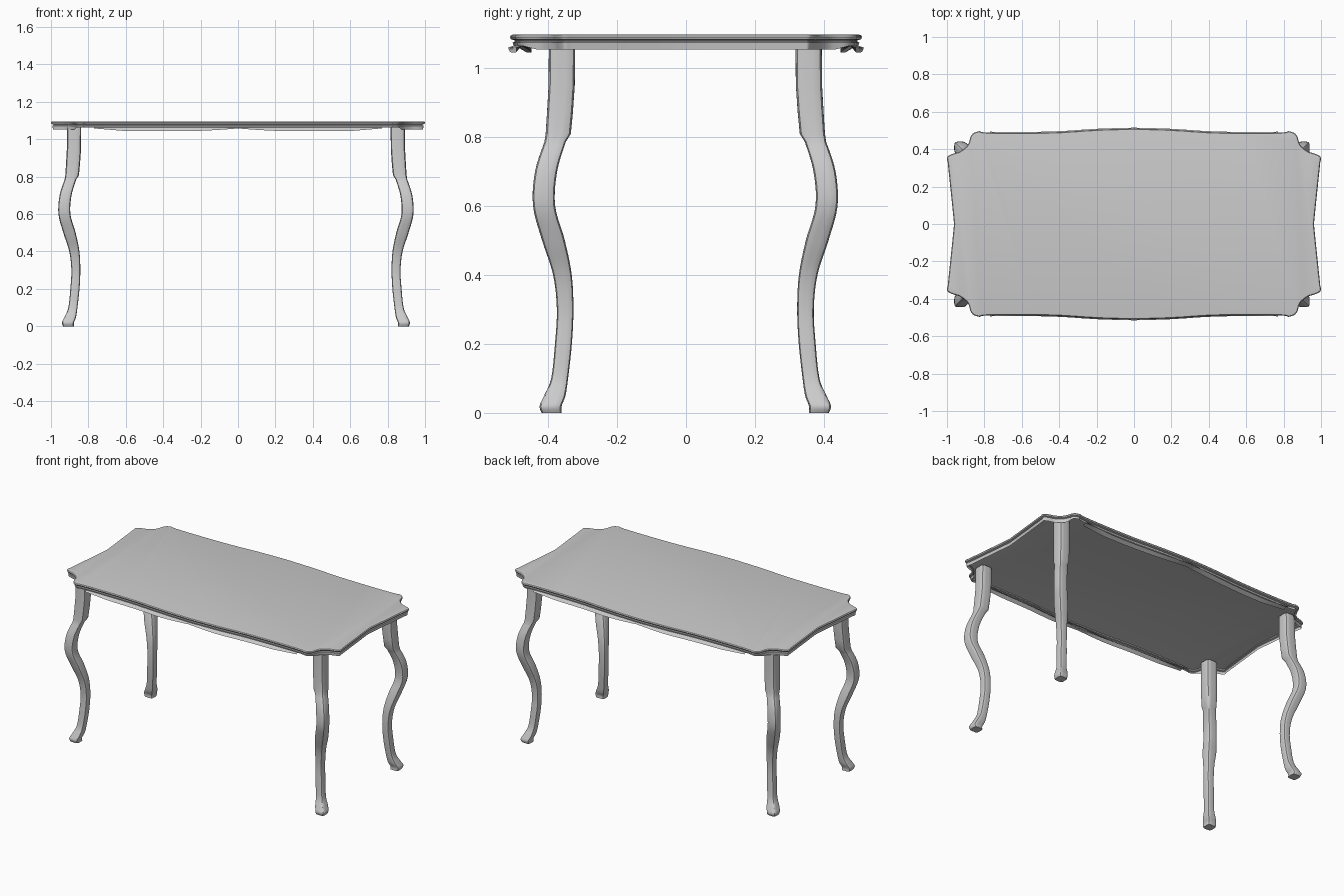
import bpy, math
from mathutils import Vector

if "Cube" in bpy.data.objects:
    bpy.data.objects.remove(bpy.data.objects["Cube"])


def make_mesh(name, verts, faces, angle=35):
    me = bpy.data.meshes.new(name)
    me.from_pydata([tuple(v) for v in verts], [], faces)
    me.update()
    ob = bpy.data.objects.new(name, me)
    bpy.context.collection.objects.link(ob)
    bpy.ops.object.select_all(action='DESELECT')
    ob.select_set(True)
    bpy.context.view_layer.objects.active = ob
    bpy.ops.object.mode_set(mode='EDIT')
    bpy.ops.mesh.select_all(action='SELECT')
    bpy.ops.mesh.normals_make_consistent(inside=False)
    bpy.ops.object.mode_set(mode='OBJECT')
    bpy.ops.object.shade_smooth_by_angle(angle=math.radians(angle))
    return ob


def bridge(rings, n, closed=True):
    faces = []
    for r in range(rings - 1):
        for i in range(n if closed else n - 1):
            j = (i + 1) % n
            faces.append((r * n + i, r * n + j, (r + 1) * n + j, (r + 1) * n + i))
    return faces


def spline(pts, steps):
    out = []
    for i in range(len(pts) - 1):
        a, b, c, d = (Vector(pts[max(0, min(len(pts) - 1, k))]) for k in range(i - 1, i + 3))
        for s in range(steps):
            t = s / steps
            out.append(0.5 * (2 * b + (c - a) * t + (2 * a - 5 * b + 4 * c - d) * t * t
                              + (3 * b - a - 3 * c + d) * t ** 3))
    return out + [Vector(pts[-1])]


# Tabletop outline: one quarter, mirrored around
end = [(0.962, 0), (0.968, 0.06), (0.996, 0.33)]
corner = spline([(0.996, 0.33), (1.0, 0.35), (0.992, 0.364), (0.965, 0.377), (0.93, 0.388),
                 (0.895, 0.415), (0.882, 0.438), (0.873, 0.468), (0.855, 0.488), (0.825, 0.497)], 3)
side = spline([(0.825, 0.497), (0.79, 0.489), (0.60, 0.487), (0.4, 0.491), (0.2, 0.504), (0, 0.51)], 3)
quarter = [Vector(p) for p in end[:2]] + corner + side[1:]
half = quarter + [Vector((-p.x, p.y)) for p in reversed(quarter[:-1])]
outline = half + [Vector((p.x, -p.y)) for p in reversed(half[1:-1])]
N = len(outline)


def inset(d):
    res = []
    for i, p in enumerate(outline):
        t = (outline[(i + 1) % N] - p).normalized() + (p - outline[i - 1]).normalized()
        t.normalize()
        res.append(p + Vector((-t.y, t.x)) * d)
    return res


# Tabletop: flat top, beaded lip, groove and a skirt open underneath
profile = [(0.012, 1.096), (0.004, 1.0945), (0, 1.089), (0.003, 1.082),
           (0.014, 1.079), (0.014, 1.075), (0.008, 1.072), (0.011, None)]
verts = []
for d, z in profile:
    for p in inset(d):
        zz = z if z else 1.052 + 0.010 * min(1, max(0, (abs(p.y) - 0.43) / 0.04))
        verts.append((p.x, p.y, zz))
make_mesh("tabletop", verts, bridge(len(profile), N) + [tuple(range(N))])


# Scalloped mouldings under the long edges
def edge_y(x):
    x = abs(x)
    for a, b in zip(side, side[1:]):
        if b.x <= x <= a.x:
            return a.y + (b.y - a.y) * (a.x - x) / (a.x - b.x)
    return 0.49


M = 41
for name, s in (("front_moulding", -1), ("back_moulding", 1)):
    outer, top, inner = [], [], []
    for i in range(M):
        x = -0.77 + 1.54 * i / (M - 1)
        y = edge_y(x)
        arch = max(0, 1 - abs(x) / 0.25)
        tip = max(0, (abs(x) - 0.6) / 0.17)
        z = 1.044 + 0.014 * max(arch ** 1.5, tip)
        outer.append((x, s * (y + 0.005), z))
        top.append((x, s * (y - 0.011), 1.063))
        inner.append((x, s * (y - 0.040), z))
    make_mesh(name, outer + top + inner, bridge(3, M, False))

# Cabriole legs: (diagonal centre, half width, height), rounded square section
path = spline([(0.387, 0.029, 0), (0.390, 0.032, 0.02), (0.378, 0.031, 0.05), (0.364, 0.0245, 0.10),
               (0.353, 0.0245, 0.2), (0.348, 0.024, 0.3), (0.356, 0.027, 0.4), (0.382, 0.033, 0.5),
               (0.409, 0.032, 0.6), (0.403, 0.032, 0.7), (0.377, 0.031, 0.785)], 5)
path += [Vector(p) for p in ((0.368, 0.0365, 0.808), (0.363, 0.0375, 0.87),
                             (0.358, 0.038, 0.95), (0.357, 0.038, 1.09))]
K = 24
for xn, sx in (("left", -1), ("right", 1)):
    for yn, sy in (("front", -1), ("back", 1)):
        verts = []
        for c, h, z in path:
            for k in range(K):
                a = 2 * math.pi * k / K
                ca, sa = math.cos(a), math.sin(a)
                r = h / (abs(ca) ** 5 + abs(sa) ** 5) ** 0.2
                verts.append((sx * (c + 0.508 + r * ca) - 0.011, sy * (c + r * sa) - 0.002, z))
        n = len(path)
        caps = [tuple(range(K)), tuple(range((n - 1) * K, n * K))]
        make_mesh(f"{yn}_{xn}_leg", verts, bridge(n, K) + caps, 40)
